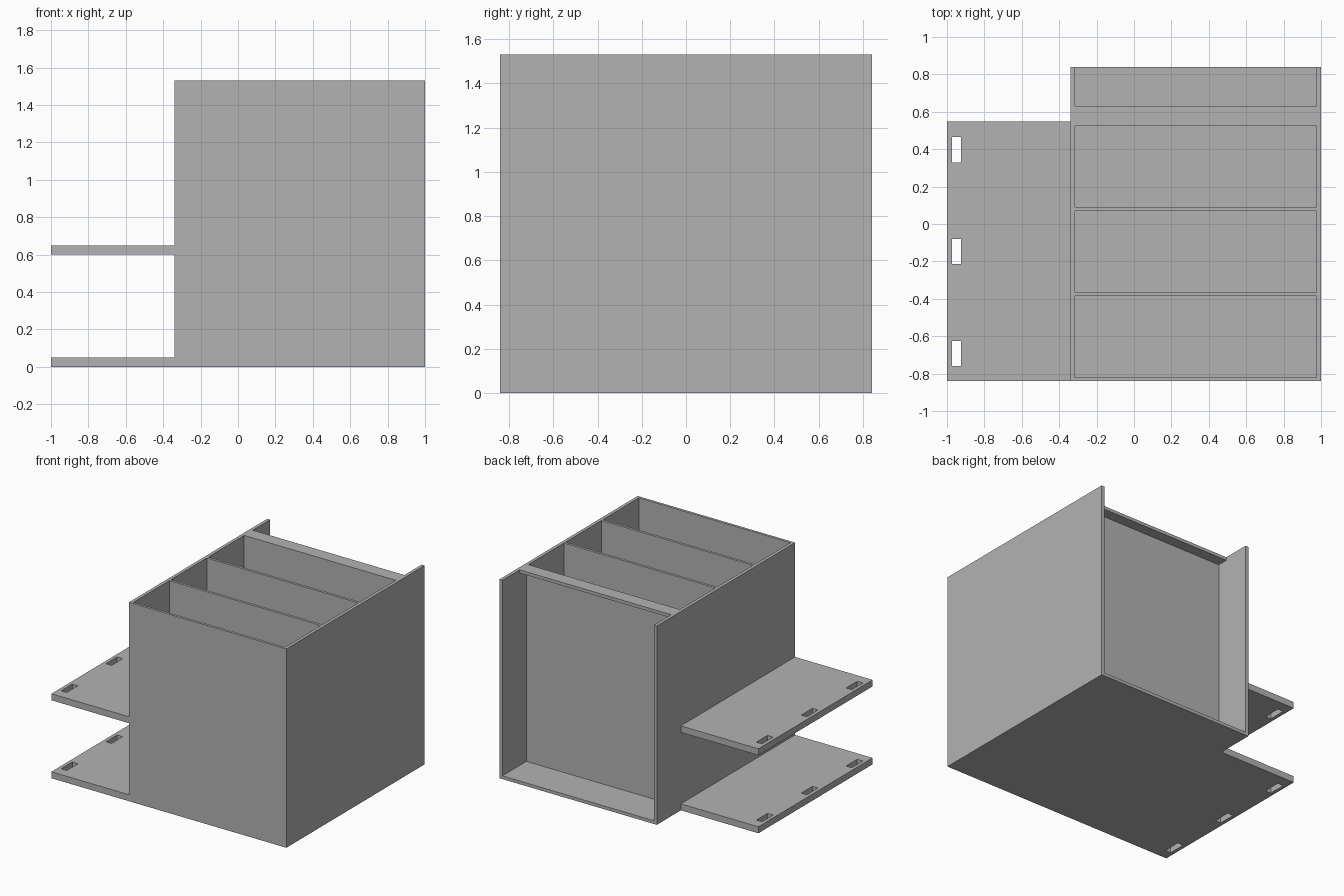
import bpy

old = bpy.data.objects.get("Cube")
if old:
    bpy.data.objects.remove(old, do_unlink=True)

grey = bpy.data.materials.new("plain grey")
grey.use_nodes = True
colour = (0.45, 0.45, 0.45, 1)
grey.diffuse_color = colour
grey.node_tree.nodes["Principled BSDF"].inputs["Base Color"].default_value = colour


def box(name, xs, ys, zs):
    """Box spanning the given (low, high) ranges."""
    bpy.ops.mesh.primitive_cube_add(size=1)
    ob = bpy.context.object
    ob.name = name
    for v in ob.data.vertices:
        v.co = [r[0] if c < 0 else r[1] for c, r in zip(v.co, (xs, ys, zs))]
    ob.data.materials.append(grey)
    return ob


def cut(ob, cutters):
    """Subtract each cutter from the object, then discard it."""
    for cutter in cutters:
        cutter.hide_render = True
        mod = ob.modifiers.new("cut", 'BOOLEAN')
        mod.operation = 'DIFFERENCE'
        mod.solver = 'EXACT'
        mod.object = cutter
        bpy.context.view_layer.objects.active = ob
        bpy.ops.object.modifier_apply(modifier=mod.name)
        bpy.data.objects.remove(cutter, do_unlink=True)


LEFT, RIGHT, FRONT, BACK, TOP = -0.34, 1.0, -0.84, 0.84, 1.53
WALL = 0.025
inner = (LEFT + WALL, RIGHT - WALL)

# Cabinet body: three open-topped bins and a recess behind them under a rail
cabinet = box("cabinet", (LEFT, RIGHT), (FRONT, BACK), (0, TOP))
bins = [box("bin_cutter", inner, (y, y + 0.435), (WALL, TOP + 0.1))
        for y in (-0.82, -0.365, 0.09)]
recess = box("recess_cutter", inner, (0.548, BACK + 0.1), (WALL, TOP - WALL))
rail_gap = box("rail_gap_cutter", inner, (0.63, BACK + 0.1), (TOP - 0.1, TOP + 0.1))
cut(cabinet, bins + [recess, rail_gap])

# Side shelves, each with a row of three slots along the outer edge
for name, z in (("lower_shelf", 0), ("upper_shelf", 0.6)):
    shelf = box(name, (-1, LEFT), (FRONT, 0.548), (z, z + 0.05))
    cut(shelf, [box("slot_cutter", (-0.973, -0.925), (y, y + 0.135), (z - 0.1, z + 0.15))
                for y in (-0.76, -0.215, 0.33)])
